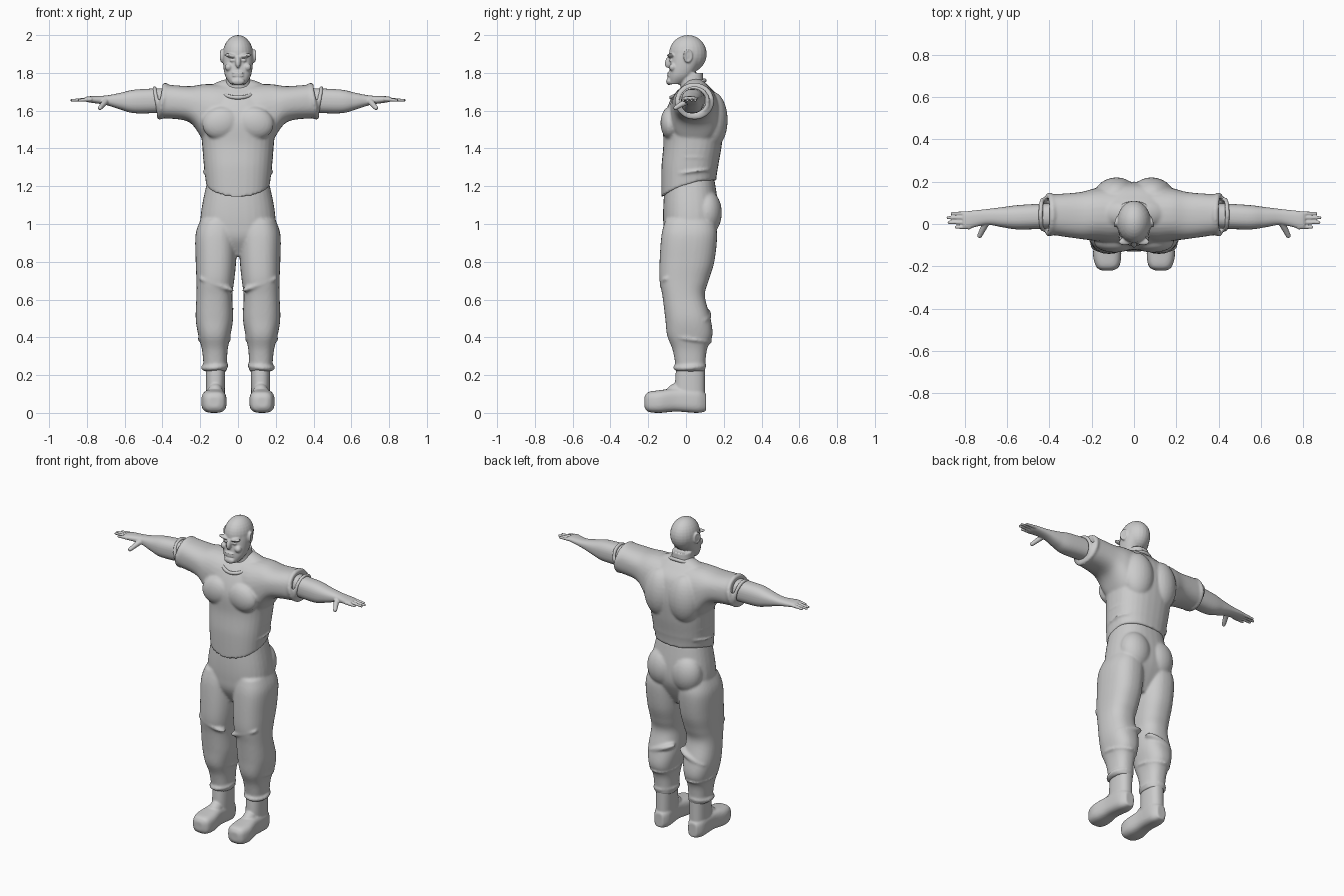
import bpy, bmesh
from math import sin, cos, tau, radians, copysign
from mathutils import Matrix, Vector, Euler

if "Cube" in bpy.data.objects:
    bpy.data.objects.remove(bpy.data.objects["Cube"])

grey = (.6, .6, .6, 1)
clay = bpy.data.materials.new("plain grey")
clay.use_nodes = True
clay.diffuse_color = grey
clay.node_tree.nodes["Principled BSDF"].inputs["Base Color"].default_value = grey
AXES = "xyz"


def skin(bm, rows, closed):
    """Skin a list of rings; cap the ends or join them in a loop."""
    rings = [[bm.verts.new(point) for point in row] for row in rows]
    pairs = list(zip(rings, rings[1:]))
    if closed:
        pairs.append((rings[-1], rings[0]))
    else:
        bm.faces.new(rings[0])
        bm.faces.new(rings[-1])
    for lower, upper in pairs:
        for i in range(len(lower)):
            bm.faces.new((lower[i - 1], lower[i], upper[i], upper[i - 1]))


def spline(rows, steps=6):
    """Smoothly fill in between the given sections."""
    filled = []
    for i in range(len(rows) - 1):
        before, after = rows[max(i - 1, 0)], rows[min(i + 2, len(rows) - 1)]
        for k in range(steps):
            t = k / steps
            filled.append([b + t / 2 * (c - a + t * (2 * a - 5 * b + 4 * c - d + t * (3 * (b - c) + d - a)))
                           for a, b, c, d in zip(before, rows[i], rows[i + 1], after)])
    return filled + [rows[-1]]


def loft(bm, axis, sections, power=2.4, sides=32):
    """Sections: position on the axis, then low and high bounds on the other two axes."""
    along = AXES.index(axis)
    across, up = [i for i in range(len(AXES)) if i != along]
    rings = []
    for position, left, right, low, high in spline(sections):
        ring = []
        for i in range(sides):
            cosine, sine = cos(tau * i / sides), sin(tau * i / sides)
            point = Vector()
            point[along] = position
            point[across] = (left + right) / 2 + copysign(abs(cosine) ** (2 / power), cosine) * (right - left) / 2
            point[up] = (low + high) / 2 + copysign(abs(sine) ** (2 / power), sine) * (high - low) / 2
            ring.append(point)
        rings.append(ring)
    skin(bm, rings, closed=False)


def body(bm, sections):
    """Sections centred on the middle: height, half width, front and back."""
    loft(bm, "z", [(height, -half, half, front, back) for height, half, front, back in sections])


def placed(place, turn, size=None):
    return Matrix.LocRotScale(Vector(place), Euler([radians(angle) for angle in turn]), size and Vector(size))


def blob(bm, place, size, turn=(0, 0, 0)):
    bmesh.ops.create_uvsphere(bm, u_segments=24, v_segments=16, radius=1, matrix=placed(place, turn, size))


def hoop(bm, place, radii, thick, turn, sides=36, around=10):
    """A tube bent into an oval, for cuffs, collar and ear rims."""
    matrix = placed(place, turn)
    rings = []
    for i in range(sides):
        angle = tau * i / sides
        ring = []
        for j in range(around):
            out, rise = thick * cos(tau * j / around), thick * sin(tau * j / around)
            ring.append(matrix @ Vector(((radii[0] + out) * cos(angle), (radii[1] + out) * sin(angle), rise)))
        rings.append(ring)
    skin(bm, rings, closed=True)


def finger(bm, start, end, thick, steps=12):
    """A row of shrinking balls that fuse into one tapered finger."""
    for k in range(steps + 1):
        radius = thick * (1 - k / steps * .3)
        blob(bm, Vector(start).lerp(Vector(end), k / steps), [radius] * len(AXES))


def finish(bm, name, voxel, relax):
    """Mirror to the other side, fuse the volumes and soften them."""
    bmesh.ops.recalc_face_normals(bm, faces=bm.faces)
    mesh = bpy.data.meshes.new(name)
    bm.to_mesh(mesh)
    bm.free()
    mesh.materials.append(clay)
    part = bpy.data.objects.new(name, mesh)
    bpy.context.collection.objects.link(part)
    part.modifiers.new("Mirror", 'MIRROR').use_mirror_merge = False
    fuse = part.modifiers.new("Fuse", 'REMESH')
    fuse.mode, fuse.voxel_size, fuse.use_smooth_shade = 'VOXEL', voxel, True
    soft = part.modifiers.new("Soften", 'SMOOTH')
    soft.factor, soft.iterations = .5, relax


# Head: skull, jaw and neck
bm = bmesh.new()
blob(bm, place=(0, .01, 1.9), size=(.08, .1, .1))
body(bm, [(1.74, .04, -.09, -.02), (1.79, .07, -.09, .04), (1.88, .08, -.08, .09), (1.94, .07, -.07, .09)])
body(bm, [(1.6, .08, -.03, .1), (1.8, .06, -.03, .09)])
# Brow, eye, cheek, nose, lips and chin
blob(bm, place=(.035, -.08, 1.89), size=(.04, .02, .01), turn=(0, -10, -10))
blob(bm, place=(.03, -.08, 1.866), size=(.015, .01, .008))
blob(bm, place=(.05, -.07, 1.83), size=(.02, .02, .02))
blob(bm, place=(0, -.09, 1.86), size=(.015, .02, .035), turn=(-20, 0, 0))
for height in (1.8, 1.785):
    blob(bm, place=(0, -.09, height), size=(.03, .01, .006))
blob(bm, place=(0, -.09, 1.755), size=(.035, .015, .02))
# Ear with rim
blob(bm, place=(.083, .01, 1.89), size=(.007, .02, .03), turn=(10, 0, 15))
hoop(bm, place=(.086, .01, 1.89), radii=(.03, .02), thick=.006, turn=(0, 90, 15))
finish(bm, "head", voxel=.005, relax=3)

# Shirt: torso, then sleeve
bm = bmesh.new()
body(bm, [(1.18, .17, -.13, .16), (1.3, .18, -.13, .17), (1.42, .19, -.12, .19), (1.55, .2, -.12, .2),
          (1.66, .18, -.08, .18), (1.72, .15, -.03, .13), (1.75, .1, 0, .1)])
loft(bm, "x", [(0, -.08, .17, 1.36, 1.74), (.1, -.09, .18, 1.38, 1.74), (.18, -.08, .17, 1.44, 1.74),
               (.26, -.07, .15, 1.54, 1.73), (.4, -.05, .14, 1.56, 1.74)])
# Chest, shoulder blade and shoulder slope
blob(bm, place=(.09, -.085, 1.535), size=(.1, .05, .085), turn=(0, 15, 0))
blob(bm, place=(.09, .14, 1.55), size=(.1, .08, .15), turn=(0, 0, -10))
blob(bm, place=(.08, .05, 1.72), size=(.1, .06, .04), turn=(0, 20, 0))
# Rolled cuff and cloth creases
hoop(bm, place=(.4, .045, 1.65), radii=(.085, .09), thick=.015, turn=(0, 80, 0))
hoop(bm, place=(.43, .045, 1.65), radii=(.07, .07), thick=.012, turn=(0, 100, 0))
for height, tilt in ((1.27, 12), (1.34, -14)):
    blob(bm, place=(.13, .03, height), size=(.06, .1, .016), turn=(0, tilt, 0))
# Hem dips in front
for vert in bm.verts:
    if vert.co.z < 1.3:
        vert.co.z += (.3 * vert.co.y + vert.co.x ** 2) * min(1, (1.3 - vert.co.z) * 10)
finish(bm, "shirt", voxel=.008, relax=4)

# Neckline
bm = bmesh.new()
hoop(bm, place=(0, .01, 1.715), radii=(.095, .1), thick=.011, turn=(27, 0, 0))
finish(bm, "collar", voxel=.005, relax=2)

# Trousers: hips, then leg
bm = bmesh.new()
body(bm, [(1.24, .16, -.11, .15), (1.1, .19, -.12, .17), (1, .2, -.12, .17), (.92, .19, -.11, .14),
          (.83, .09, -.06, .09)])
loft(bm, "z", [(1.02, .01, .2, -.11, .15), (.94, .006, .225, -.13, .165), (.8, .01, .224, -.14, .15),
               (.7, .02, .22, -.14, .12), (.62, .03, .22, -.125, .1), (.5, .026, .224, -.11, .13),
               (.41, .04, .21, -.1, .14), (.33, .055, .19, -.07, .11), (.22, .06, .18, -.05, .1)])
# Seat, knee and calf folds, ankle cuff
blob(bm, place=(.085, .11, 1.06), size=(.1, .08, .12))
blob(bm, place=(.115, -.1, .68), size=(.1, .04, .02), turn=(0, -20, 0))
blob(bm, place=(.115, .085, .52), size=(.1, .05, .025), turn=(0, 20, 0))
blob(bm, place=(.125, .02, .39), size=(.09, .12, .02), turn=(-8, 0, 0))
hoop(bm, place=(.123, .02, .245), radii=(.062, .077), thick=.012, turn=(4, 5, 0))
finish(bm, "trousers", voxel=.008, relax=4)

# Boots: shaft, foot and instep
bm = bmesh.new()
loft(bm, "z", [(.03, .07, .17, -.04, .1), (.1, .07, .17, -.06, .1), (.27, .066, .17, -.05, .1)])
loft(bm, "y", [(-.22, .1, .155, .03, .085), (-.2, .07, .18, .006, .11), (-.14, .06, .194, 0, .12),
               (-.05, .07, .18, .007, .13), (.06, .068, .174, 0, .13), (.107, .09, .15, .01, .1)], power=3)
blob(bm, place=(.12, -.055, .11), size=(.04, .05, .045), turn=(25, 0, 0))
finish(bm, "boots", voxel=.006, relax=3)

# Forearms, palms, fingers and thumbs
bm = bmesh.new()
loft(bm, "x", [(.37, -.02, .1, 1.59, 1.72), (.54, -.026, .09, 1.586, 1.712), (.62, -.016, .08, 1.605, 1.695),
               (.7, -.004, .07, 1.63, 1.68), (.79, -.024, .06, 1.644, 1.676), (.81, -.02, .05, 1.65, 1.67)])
for offset, tip in ((.05, .86), (.03, .88), (.007, .875), (-.015, .84)):
    finger(bm, start=(.78, offset, 1.66), end=(tip, offset, 1.655), thick=.011)
finger(bm, start=(.7, .005, 1.65), end=(.73, -.055, 1.615), thick=.017)
finish(bm, "arms", voxel=.004, relax=2)
